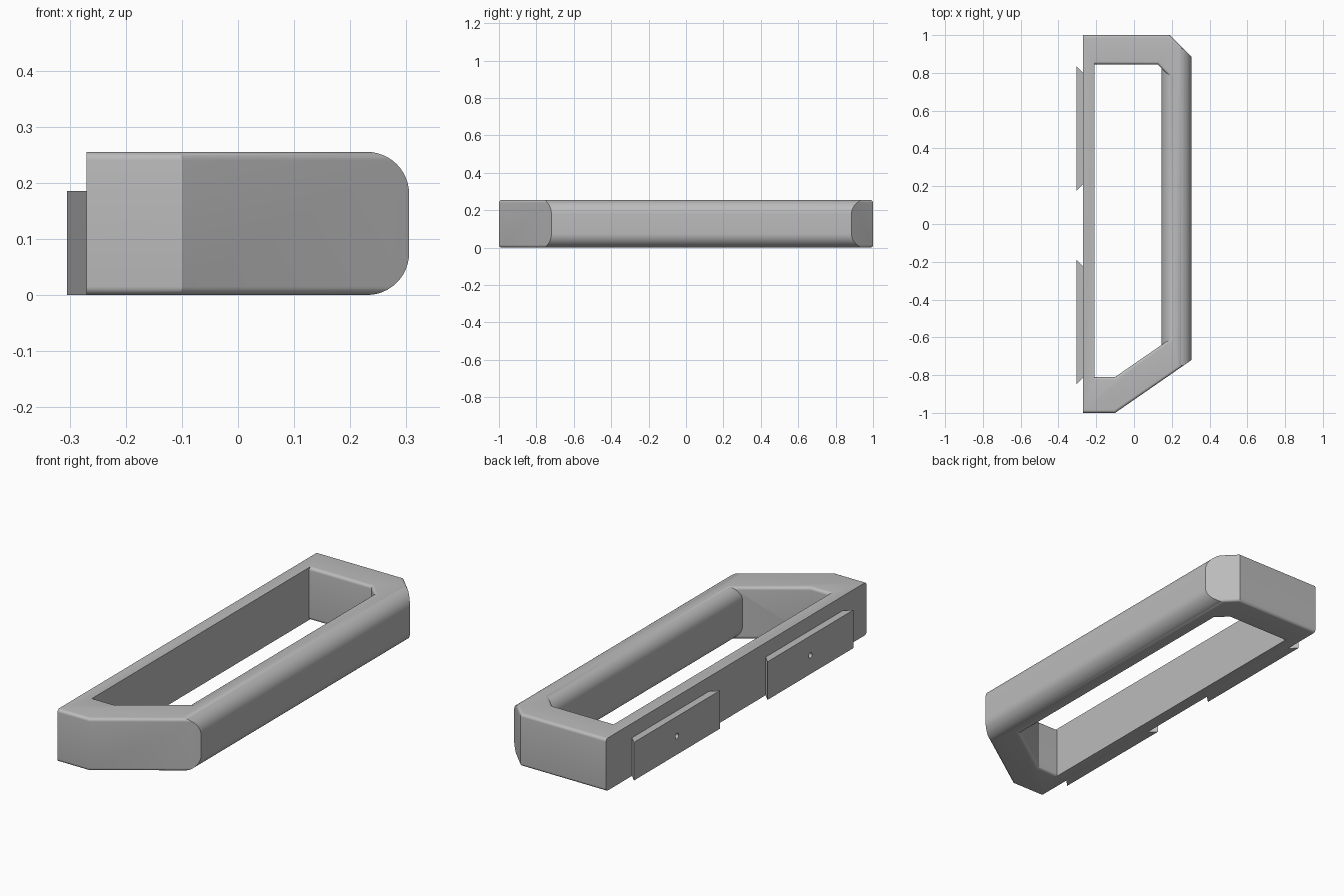
import bpy, bmesh, math
from mathutils import Vector
from mathutils.geometry import intersect_line_line_2d as _unused, intersect_line_line

cube = bpy.data.objects.get("Cube")
if cube:
    bpy.data.objects.remove(cube, do_unlink=True)

H = 0.255          # body height
FILLET = 0.015     # small edge rounding on the end blocks
STEPS = 6

grey = bpy.data.materials.new("satin grey")
grey.use_nodes = True
COLOUR = (0.5, 0.5, 0.5, 1)
grey.diffuse_color = COLOUR
grey.node_tree.nodes["Principled BSDF"].inputs["Base Color"].default_value = COLOUR


def loft(name, rings):
    """Solid through equal-length closed rings, capped at both ends."""
    bm = bmesh.new()
    loops = [[bm.verts.new(p) for p in ring] for ring in rings]
    n = len(loops[0])
    for a, b in zip(loops, loops[1:]):
        for i in range(n):
            j = (i + 1) % n
            bm.faces.new((a[i], a[j], b[j], b[i]))
    bm.faces.new(loops[0][::-1])
    bm.faces.new(loops[-1])
    bmesh.ops.recalc_face_normals(bm, faces=bm.faces)
    mesh = bpy.data.meshes.new(name)
    bm.to_mesh(mesh)
    bm.free()
    mesh.materials.append(grey)
    obj = bpy.data.objects.new(name, mesh)
    bpy.context.collection.objects.link(obj)
    return obj


def inset(outline, edges, d):
    """Move the chosen edges of a counter-clockwise outline inward by d."""
    n = len(outline)
    lines = []
    for i in range(n):
        p, q = Vector((*outline[i], 0)), Vector((*outline[(i + 1) % n], 0))
        t = (q - p).normalized()
        shift = Vector((-t.y, t.x, 0)) * (d if i in edges else 0)
        lines.append((p + shift, q + shift))
    return [intersect_line_line(*lines[i - 1], *lines[i])[0].xy for i in range(n)]


def filleted_prism(name, outline, edges, sign):
    """Upright prism whose chosen edges curve in (+1) or flare out (-1) at z = 0 and H."""
    levels = []
    for k in range(STEPS + 1):
        a = math.pi / 2 * k / STEPS
        levels.append((FILLET * (1 - math.cos(a)), FILLET * (1 - math.sin(a))))
    levels.insert(0, (-0.1, FILLET))
    levels += [(H - z, d) for z, d in reversed(levels)]
    return loft(name, [[(*p, z) for p in inset(outline, edges, sign * d)]
                       for z, d in levels])


def arc(cx, cz, r, start, end, n=12):
    return [(cx + r * math.cos(math.radians(start + (end - start) * k / n)),
             cz + r * math.sin(math.radians(start + (end - start) * k / n)))
            for k in range(n + 1)]


def along_y(name, profile):
    return loft(name, [[(x, y, z) for x, z in profile] for y in (-1.2, 1.2)])


def boolean(obj, cutter, operation):
    mod = obj.modifiers.new("cut", 'BOOLEAN')
    mod.operation, mod.object, mod.solver = operation, cutter, 'EXACT'
    bpy.context.view_layer.update()
    result = bpy.data.meshes.new_from_object(
        obj.evaluated_get(bpy.context.evaluated_depsgraph_get()))
    obj.modifiers.clear()
    obj.data = result
    bpy.data.objects.remove(cutter, do_unlink=True)


def smooth(obj):
    bpy.ops.object.select_all(action='DESELECT')
    obj.select_set(True)
    bpy.context.view_layer.objects.active = obj
    bpy.ops.object.shade_smooth_by_angle(angle=math.radians(25))


# Handle frame: slanted front end, chamfered back end, round outer grip
outer = [(-0.27, -1), (-0.10, -1), (0.40, -0.654), (0.40, 0.79), (0.19, 1), (-0.27, 1)]
frame = filleted_prism("handle_frame", outer, {0, 1, 3, 4}, 1)
R = 0.075
grip_outside = ([(-0.4, 0)] + arc(0.305 - R, R, R, -90, 0)
                + arc(0.305 - R, H - R, R, 0, 90) + [(-0.4, H)])
boolean(frame, along_y("grip_outside", grip_outside), 'INTERSECT')

# Finger opening with the rounded inner side of the grip
inner = [(-0.21, -0.81), (-0.10, -0.81), (0.30, -0.534), (0.30, 0.67), (0.125, 0.845), (-0.21, 0.845)]
opening = filleted_prism("opening", inner, {0, 1, 3, 4}, -1)
r = 0.065
grip_inside = ([(-0.4, -0.2), (0.145 + r, -0.2)] + arc(0.145 + r, r, r, 270, 180)
               + arc(0.145 + r, H - r, r, 180, 90) + [(0.145 + r, H + 0.2), (-0.4, H + 0.2)])
boolean(opening, along_y("grip_inside", grip_inside), 'INTERSECT')
boolean(frame, opening, 'DIFFERENCE')
smooth(frame)

# Dovetail mounting plates, each with a small blind screw hole
for name, y in (("back_mounting_plate", 0.505), ("front_mounting_plate", -0.52)):
    shape = [(-0.305, y - 0.33), (-0.27, y - 0.295), (-0.27, y + 0.295), (-0.305, y + 0.33)]
    plate = loft(name, [[(*p, z) for p in shape] for z in (0, 0.185)])
    hole = [(y + dy, z) for dy, z in arc(0, 0.09, 0.013, 0, 345, 23)]
    boolean(plate, loft("screw_hole", [[(x, *p) for p in hole] for x in (-0.35, -0.25)]), 'DIFFERENCE')
    smooth(plate)
